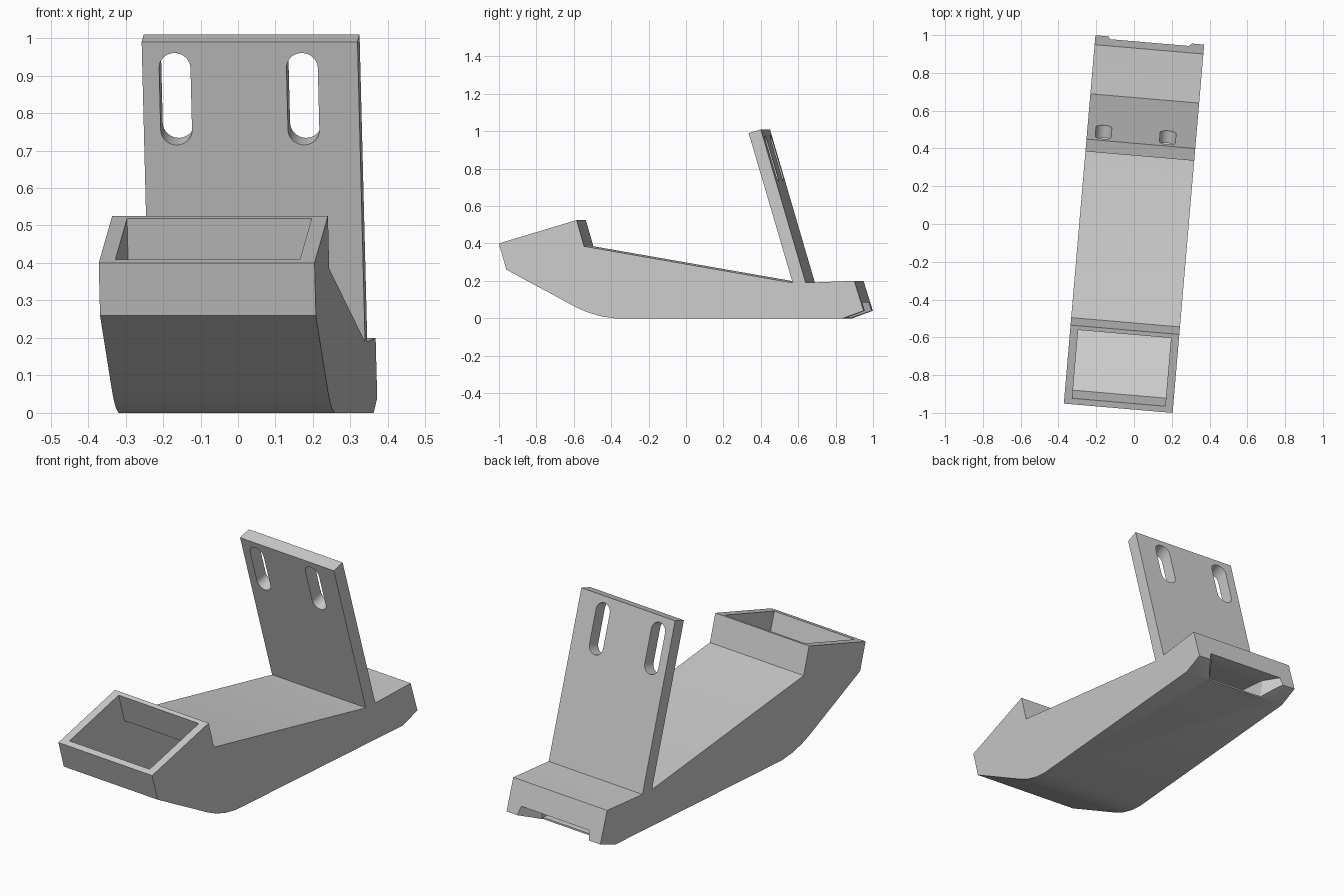
import bpy
import bmesh
from math import radians, pi, sin, cos
from mathutils import Vector

cube = bpy.data.objects.get("Cube")
if cube:
    bpy.data.objects.remove(cube, do_unlink=True)

HALF = 0.289          # half width of the body
TURN = radians(-4.9)  # the whole model is turned slightly about z

grey = bpy.data.materials.new("plain_grey")
grey.use_nodes = True
grey.diffuse_color = (0.6, 0.6, 0.6, 1)
grey.node_tree.nodes["Principled BSDF"].inputs["Base Color"].default_value = (0.6, 0.6, 0.6, 1)


def loft(name, loops):
    """Skin a closed solid through loops of equal length."""
    bm = bmesh.new()
    rings = [[bm.verts.new(p) for p in loop] for loop in loops]
    n = len(rings[0])
    for a, b in zip(rings, rings[1:]):
        for i in range(n):
            j = (i + 1) % n
            bm.faces.new((a[i], a[j], b[j], b[i]))
    bm.faces.new(rings[0])
    bm.faces.new(rings[-1])
    bmesh.ops.recalc_face_normals(bm, faces=bm.faces)
    mesh = bpy.data.meshes.new(name)
    bm.to_mesh(mesh)
    bm.free()
    mesh.materials.append(grey)
    obj = bpy.data.objects.new(name, mesh)
    obj.rotation_euler.z = TURN
    bpy.context.collection.objects.link(obj)
    return obj


def side_profile(name, points):
    return loft(name, [[(x, y, z) for y, z in points] for x in (-HALF, HALF)])


def cut(target, cutter):
    cutter.hide_render = True
    bpy.context.view_layer.objects.active = target
    mod = target.modifiers.new("cut", 'BOOLEAN')
    mod.operation = 'DIFFERENCE'
    mod.solver = 'EXACT'
    mod.object = cutter
    bpy.ops.object.modifier_apply(modifier=mod.name)
    bpy.data.objects.remove(cutter, do_unlink=True)


# Body: hopper at the front, sloping deck, low block at the back
body = side_profile("hopper_body", [
    (-0.979, 0.40), (-0.939, 0.26), (-0.567, 0.06), (-0.51, 0.034),
    (-0.44, 0.012), (-0.36, 0), (0.868, 0), (0.978, 0.04),
    (0.928, 0.20), (0.667, 0.19), (0.597, 0.19), (-0.522, 0.385), (-0.562, 0.525)])

# Hollow chute from the hopper mouth to the flared outlet:
# half width, then (y, z) of the floor and of the ceiling
stations = [
    (0.247, (-0.904, 0.262), (-0.960, 0.453)),
    (0.247, (-0.567, 0.090), (-0.596, 0.559)),
    (0.247, (-0.500, 0.055), (-0.542, 0.370)),
    (0.236, (-0.360, 0.020), (-0.360, 0.325)),
    (0.155, (0.866, 0.008), (0.870, 0.090)),
    (0.155, (0.868, -0.02), (0.890, 0.085)),
    (0.235, (1.0, -0.02), (1.0, 0.085))]
cut(body, loft("chute_cutter", [
    [(-w, *low), (w, *low), (w, *high), (-w, *high)] for w, low, high in stations]))

# Leaning mounting plate, sunk a little into the body
plate = side_profile("mounting_plate", [
    (0.603, 0.17), (0.361, 0.99), (0.426, 1.01), (0.673, 0.17)])

# Two long slots square to the plate
up = Vector((0, -0.282, 0.959))
out = Vector((0, 0.959, 0.282))
for x in (-0.202, 0.139):
    centre = Vector((x, 0.406, 0.8375))
    outline = []
    for end in (1, -1):
        for k in range(17):
            a = pi * k / 16
            outline.append(Vector((0.042 * cos(a) * end, 0, 0)) + up * end * (0.086 + 0.042 * sin(a)))
    cut(plate, loft("slot_cutter", [[centre + p + out * d for p in outline] for d in (-0.1, 0.2)]))

# Smooth only the rounded areas
for obj in (body, plate):
    bpy.ops.object.select_all(action='DESELECT')
    obj.select_set(True)
    bpy.context.view_layer.objects.active = obj
    bpy.ops.object.shade_smooth_by_angle(angle=radians(20))
